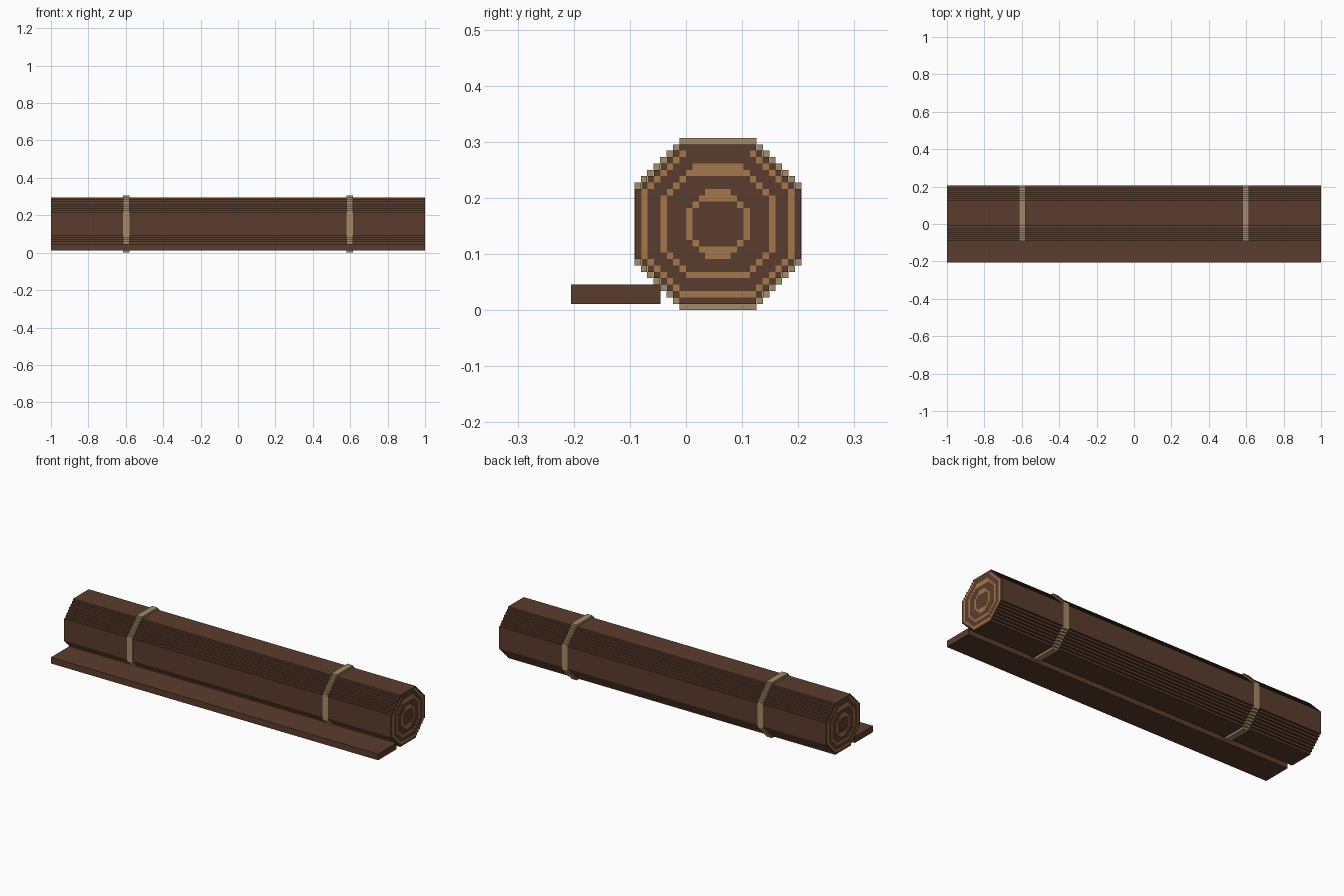
import bpy, bmesh

if "Cube" in bpy.data.objects:
    bpy.data.objects.remove(bpy.data.objects["Cube"])

U = 2 / 176            # block size
CY, CZ = 5, 13.5       # roll centre, in blocks


def material(name, rgb):
    m = bpy.data.materials.new(name)
    m.diffuse_color = (*rgb, 1)
    m.use_nodes = True
    m.node_tree.nodes["Principled BSDF"].inputs["Base Color"].default_value = m.diffuse_color
    return m


BROWN = material("dark brown", (0.105, 0.045, 0.027))
LIGHT = material("light brown", (0.37, 0.185, 0.07))
TAN = material("tan cord", (0.37, 0.26, 0.135))


# Cross-section rules: a, b are distances of a block centre from the roll centre
def in_octagon(a, b, half_y, half_z, diagonal):
    return a <= half_y and b <= half_z and a + b <= diagonal


def in_body(a, b):
    return in_octagon(a, b, 12.5, 12, 17.5)


def in_strap(a, b):
    outer = in_octagon(a, b, 12.5, 13, 18.5)
    return outer and (not in_body(a, b) or a == 12.5)


def is_light(a, b, above):
    # outer winding is open at the top, the inner two are closed
    if a <= 11.5 and (a + b == 16.5 and b <= 11 or a == 11.5 and b <= 5):
        return True
    if not above and b == 11 and a <= 5.5:
        return True
    for y, z_in, z_out, diag in ((8.5, 8, 9 if above else 8, 12.5), (4.5, 4, 5, 6.5)):
        if in_octagon(a, b, y, z_out, diag) and (a == y or b >= z_in or a + b == diag):
            return True
    return False


def dist(j, k):
    return abs(j + 0.5 - CY), abs(k + 0.5 - CZ)


def blocky_prism(name, inside, hidden, x0, x1, mats, end_rule, y_scale=1.0):
    """Extrude the blocks chosen by a rule along x, making outer faces only."""
    bm = bmesh.new()

    def face(points, index=0):
        vs = [bm.verts.new((x, (CY + (y - CY) * y_scale) * U, z * U)) for x, y, z in points]
        bm.faces.new(vs).material_index = index

    for j in range(-8, 18):
        for k in range(27):
            a, b = dist(j, k)
            if not inside(a, b):
                continue
            ring = [(j, k), (j + 1, k), (j + 1, k + 1), (j, k + 1)]
            index = end_rule(a, b, k + 0.5 > CZ)
            face([(x1, y, z) for y, z in ring], index)
            face([(x0, y, z) for y, z in reversed(ring)], index)
            for i, (dj, dk) in enumerate(((0, -1), (1, 0), (0, 1), (-1, 0))):
                n = dist(j + dj, k + dk)
                if not inside(*n) and not hidden(*n):
                    p, q = ring[i], ring[(i + 1) % 4]
                    face([(x0, *p), (x0, *q), (x1, *q), (x1, *p)])
    bmesh.ops.remove_doubles(bm, verts=bm.verts, dist=1e-5)
    bmesh.ops.recalc_face_normals(bm, faces=bm.faces)
    mesh = bpy.data.meshes.new(name)
    bm.to_mesh(mesh)
    bm.free()
    for m in mats:
        mesh.materials.append(m)
    ob = bpy.data.objects.new(name, mesh)
    bpy.context.collection.objects.link(ob)
    return ob


# Rolled body with the winding pattern on both ends
blocky_prism("rolled_body", in_body, lambda a, b: False, -1, 1, [BROWN, LIGHT],
             lambda a, b, above: int(is_light(a, b, above)))

# Two cords tied around the roll, a hair proud of the sides
for name, x in (("left_strap", -52.5), ("right_strap", 52.5)):
    blocky_prism(name, in_strap, in_body, (x - 1.5) * U, (x + 1.5) * U, [TAN],
                 lambda a, b, above: 0, 1.008)

# Loose flap lying on the ground in front
bpy.ops.mesh.primitive_cube_add(size=1, location=(0, -11 * U, 2.5 * U))
flap = bpy.context.object
flap.name = "loose_flap"
flap.scale = (2, 14 * U, 3 * U)
flap.data.materials.append(BROWN)
